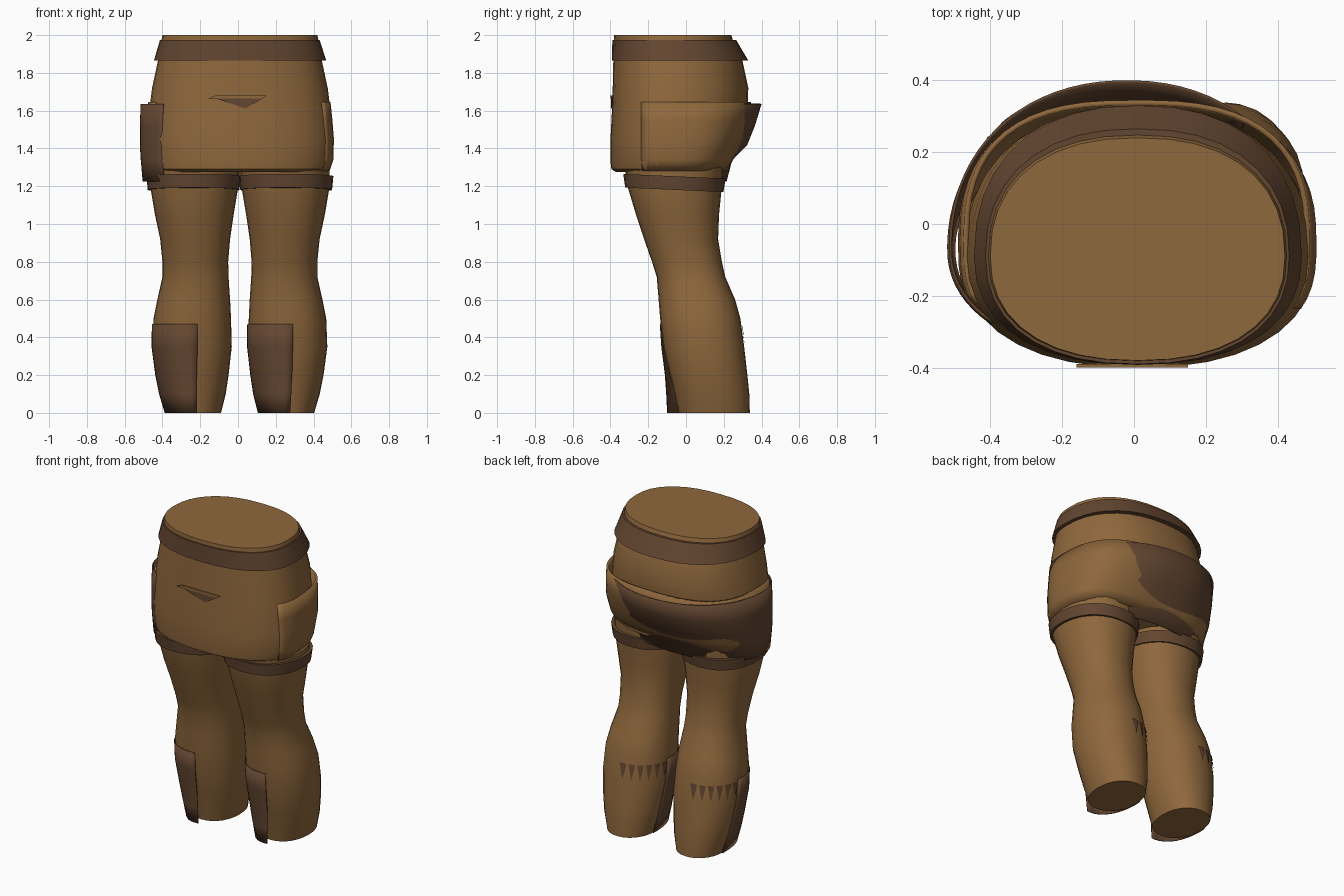
import bpy, bmesh, math

if "Cube" in bpy.data.objects:
    bpy.data.objects.remove(bpy.data.objects["Cube"])


def material(name, rgb):
    m = bpy.data.materials.new(name)
    m.diffuse_color = (*rgb, 1)
    m.use_nodes = True
    m.node_tree.nodes["Principled BSDF"].inputs["Base Color"].default_value = m.diffuse_color
    return m


TAN = material("tan_cloth", (0.275, 0.138, 0.046))
BROWN = material("brown_leather", (0.125, 0.061, 0.030))


def point(ring, deg, p=2.3, grow=0.0, slope=0.0):
    """Point on an egg-shaped section: ring = (z, x min, x max, y front, y middle, y back)."""
    z, x0, x1, yf, ym, yb = ring
    a = math.radians(deg)
    c, s = math.cos(a), math.sin(a)
    ry = (yb - ym if s > 0 else ym - yf) + grow
    x = (x0 + x1) / 2 + math.copysign(abs(c) ** (2 / p), c) * ((x1 - x0) / 2 + grow)
    y = ym + math.copysign(abs(s) ** (2 / p), s) * ry
    return (x, y, z + slope * y)


def finish(name, bm, mat, angle=40):
    bmesh.ops.recalc_face_normals(bm, faces=bm.faces)
    me = bpy.data.meshes.new(name)
    bm.to_mesh(me)
    bm.free()
    ob = bpy.data.objects.new(name, me)
    bpy.context.collection.objects.link(ob)
    me.materials.append(mat)
    bpy.context.view_layer.objects.active = ob
    ob.select_set(True)
    bpy.ops.object.shade_smooth_by_angle(angle=math.radians(angle))
    ob.select_set(False)
    return ob


def loft(name, rings, mat, span=None, n=36, p=2.3, slope=0.0, caps=True, hoop=False, thick=0):
    """Skin sections into a solid, an open sheet (span) or a closed hoop."""
    bm = bmesh.new()
    a0, a1 = span or (0, 360)
    count = n + 1 if span else n
    rows = [[bm.verts.new(point(r, a0 + (a1 - a0) * i / n, p, 0, slope)) for i in range(count)]
            for r in rings]
    pairs = list(zip(rows, rows[1:])) + ([(rows[-1], rows[0])] if hoop else [])
    for lo, hi in pairs:
        for i in range(n):
            j = (i + 1) % count
            bm.faces.new((lo[i], lo[j], hi[j], hi[i]))
    if caps and not span and not hoop:
        bm.faces.new(rows[0])
        bm.faces.new(rows[-1])
    ob = finish(name, bm, mat)
    if thick:
        mod = ob.modifiers.new("thickness", "SOLIDIFY")
        mod.thickness = thick
        mod.offset = -1
    return ob


# Hips and waist
loft("hips", [
    (1.275, -0.44, 0.46, -0.37, -0.09, 0.19),
    (1.29, -0.465, 0.485, -0.395, -0.09, 0.21),
    (1.33, -0.475, 0.50, -0.40, -0.09, 0.24),
    (1.45, -0.48, 0.505, -0.40, -0.09, 0.29),
    (1.60, -0.47, 0.49, -0.392, -0.09, 0.325),
    (1.72, -0.455, 0.475, -0.388, -0.09, 0.33),
    (1.86, -0.425, 0.445, -0.385, -0.09, 0.30),
    (1.95, -0.41, 0.43, -0.382, -0.09, 0.255),
    (2.00, -0.40, 0.42, -0.38, -0.09, 0.24)], TAN)

# Belt
loft("belt", [
    (1.865, -0.42, 0.44, -0.37, -0.09, 0.29),
    (1.865, -0.445, 0.467, -0.392, -0.09, 0.33),
    (1.975, -0.413, 0.432, -0.39, -0.09, 0.265),
    (1.975, -0.39, 0.41, -0.37, -0.09, 0.23)], BROWN, hoop=True)

# Seat cloth wrapped round the sides and back
loft("seat_cloth", [
    (1.28, -0.475, 0.485, -0.36, -0.06, 0.215),
    (1.34, -0.485, 0.505, -0.37, -0.06, 0.25),
    (1.45, -0.49, 0.508, -0.37, -0.06, 0.31),
    (1.55, -0.485, 0.50, -0.37, -0.06, 0.335),
    (1.645, -0.475, 0.49, -0.37, -0.06, 0.345)], TAN,
    span=(-28, 205), p=2.7, thick=0.015)

# Leather drape over one side and the back, flared at the top
loft("leather_drape", [
    (1.225, -0.505, 0.42, -0.36, -0.07, 0.215),
    (1.34, -0.515, 0.44, -0.37, -0.07, 0.245),
    (1.42, -0.52, 0.455, -0.37, -0.07, 0.325),
    (1.52, -0.52, 0.47, -0.37, -0.07, 0.365),
    (1.635, -0.515, 0.475, -0.37, -0.07, 0.40)], BROWN,
    span=(50, 222), p=2.15, thick=0.008)

# Front fold: dark slit with a lip above it
for name, pts, y, mat in (
        ("front_slit", [(-0.13, 1.668), (0.135, 1.668), (0.04, 1.612)], -0.396, BROWN),
        ("front_lip", [(-0.12, 1.68), (0.15, 1.68), (0.13, 1.664), (-0.16, 1.664)], -0.399, TAN)):
    bm = bmesh.new()
    base = bm.faces.new([bm.verts.new((x, y, z)) for x, z in pts])
    out = bmesh.ops.extrude_face_region(bm, geom=[base])
    for v in out["geom"]:
        if isinstance(v, bmesh.types.BMVert):
            v.co.y += 0.009
    finish(name, bm, mat, 20)

# Legs, given as offsets from the body's middle: outer, inner, front, back
PROFILE = [
    (0.00, 0.393, 0.10, -0.04, 0.338),
    (0.10, 0.423, 0.075, -0.06, 0.335),
    (0.20, 0.443, 0.06, -0.085, 0.325),
    (0.35, 0.463, 0.043, -0.12, 0.308),
    (0.50, 0.457, 0.047, -0.137, 0.288),
    (0.60, 0.437, 0.052, -0.145, 0.26),
    (0.72, 0.410, 0.060, -0.155, 0.208),
    (0.80, 0.410, 0.062, -0.18, 0.19),
    (0.92, 0.422, 0.052, -0.222, 0.17),
    (1.05, 0.450, 0.033, -0.265, 0.175),
    (1.20, 0.475, 0.008, -0.31, 0.19),
    (1.33, 0.475, 0.002, -0.33, 0.20)]


def section(side, row, grow=0.0):
    z, outer, inner, yf, yb = row
    x0, x1 = sorted((0.01 + side * outer, 0.01 + side * inner))
    return (z, x0 - grow, x1 + grow, yf - grow, (yf + yb) / 2, yb + grow)


for side, label in ((-1, "right"), (1, "left")):
    loft(label + "_leg", [section(side, r) for r in PROFILE], TAN, n=28, p=2.2)

    # Band round the top of the thigh
    low = (1.178, 0.478, 0.012, -0.312, 0.188)
    high = (1.25, 0.485, 0.006, -0.322, 0.20)
    loft(label + "_thigh_band", [section(side, low, -0.02), section(side, low, 0.01),
                                 section(side, high, 0.01), section(side, high, -0.02)],
         BROWN, n=28, p=2.2, slope=-0.045, hoop=True)

    # Shin guard, worn on the same side of both legs
    guard = [section(side, r, 0.005) for r in PROFILE[:4]]
    guard.append(section(side, (0.47, 0.46, 0.045, -0.133, 0.292), 0.006))
    flare = (0.055, 0.04, 0.022, 0.006, 0.0)
    guard = [(z, a, b, f - d, m, k) for (z, a, b, f, m, k), d in zip(guard, flare)]
    loft(label + "_shin_guard", guard, BROWN, span=(172, 276), n=12, p=2.2, thick=0.005)

    # Ragged teeth of the guard showing round the calf
    top = section(side, (0.46, 0.459, 0.046, -0.132, 0.294), 0.005)
    mid = section(side, (0.43, 0.460, 0.045, -0.130, 0.298), 0.005)
    tip = section(side, (0.36, 0.463, 0.043, -0.121, 0.307), 0.004)
    bm = bmesh.new()
    for i in range(6):
        a = 88 + 14.5 * i
        spots = [(top, a + 1), (top, a + 12), (mid, a + 11), (tip, a + 7), (mid, a + 3)]
        bm.faces.new([bm.verts.new(point(r, d, 2.2)) for r, d in spots])
    finish(label + "_calf_teeth", bm, BROWN)
